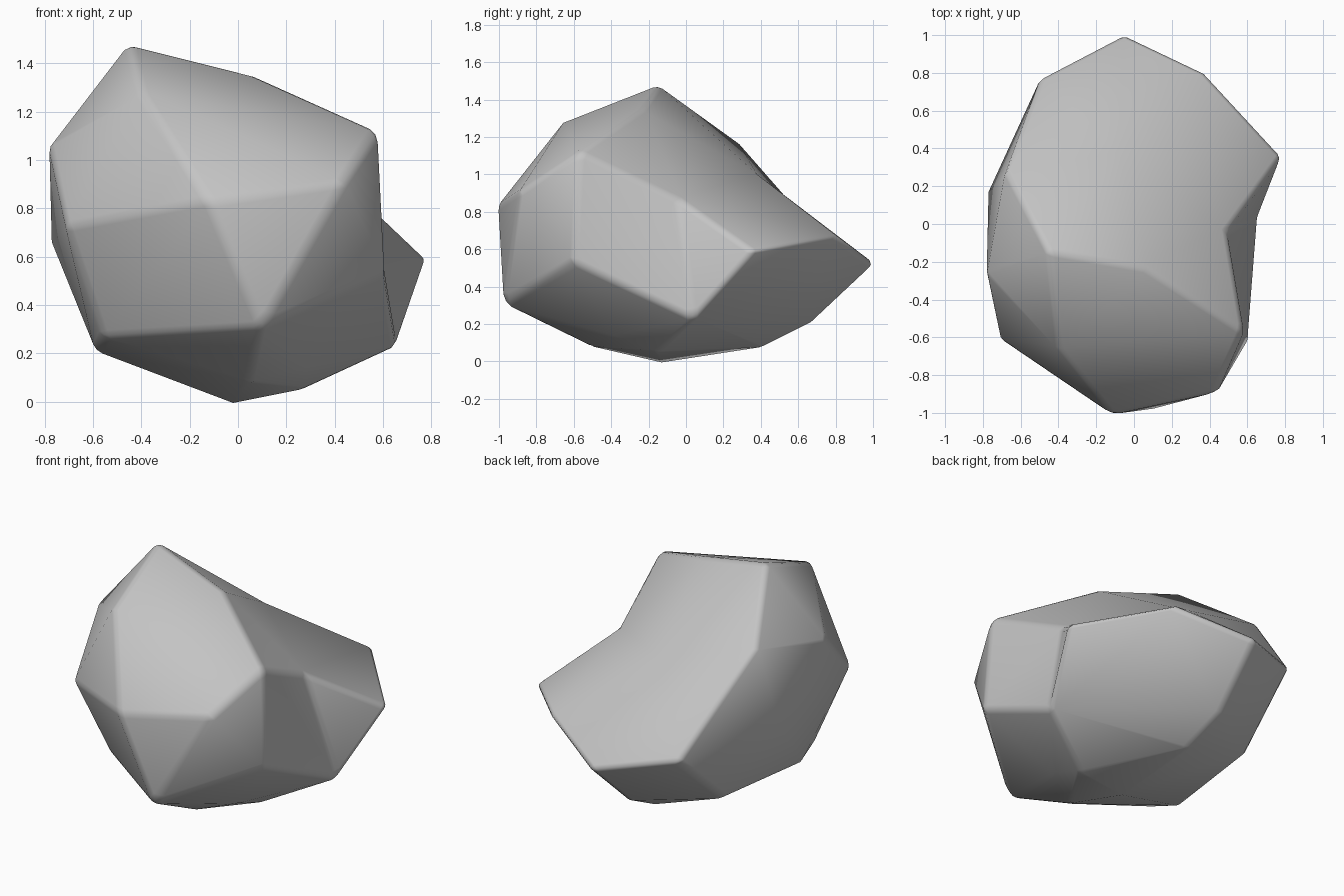
import bpy, bmesh
from mathutils import Vector

if "Cube" in bpy.data.objects:
    bpy.data.objects.remove(bpy.data.objects["Cube"])

# Corner points of the boulder, grouped by region
top = [(-.45, -.15, 1.48), (.07, -.24, 1.35), (.58, -.57, 1.12), (-.40, -.66, 1.28),
       (-.78, -.27, 1.05), (-.68, .28, 1.17)]
front = [(-.12, -1.01, .83), (.10, -.98, .31), (.44, -.89, .91), (-.71, -.61, .72)]
sides = [(.61, -.60, .53), (.66, .04, .23), (.785, .36, .59), (-.77, .17, .66)]
back = [(-.05, 1.01, .52), (.37, .81, .67), (-.49, .78, .60)]
base = [(-.59, -.30, .21), (-.56, -.47, .27), (-.51, .36, .22), (.05, -.52, .085),
        (-.02, -.13, -.005), (-.05, .42, .08), (-.08, .68, .21), (.28, -.39, .14),
        (.28, -.15, .055)]
hollow = [(.49, -.04, .87), (-.08, .38, 1.0)]
points = [Vector(p) for p in top + front + sides + back + base + hollow]

# Connect the corners: hull of the points puffed toward an ellipsoid, then put them back
centre = Vector((-.03, 0, .62))
size = Vector((.77, 1, .75))
bm = bmesh.new()
home = {}
for p in points:
    q = Vector([(p[i] - centre[i]) / size[i] for i in range(3)])
    v = bm.verts.new(q * .3 + q.normalized() * .7)
    home[v] = p
bmesh.ops.convex_hull(bm, input=bm.verts[:])
for v in bm.verts:
    v.co = home[v]

# Carry the side notch down to the base: turn the edge that bridges it
ends = {Vector(sides[0]).freeze(), Vector(sides[2]).freeze()}
bridge = [e for e in bm.edges if {v.co.copy().freeze() for v in e.verts} == ends]
if bridge:
    bmesh.ops.rotate_edges(bm, edges=bridge, use_ccw=True)
bmesh.ops.recalc_face_normals(bm, faces=bm.faces[:])
mesh = bpy.data.meshes.new("boulder")
bm.to_mesh(mesh)
bm.free()
rock = bpy.data.objects.new("boulder", mesh)
bpy.context.collection.objects.link(rock)

# Worn, softly rounded edges
bevel = rock.modifiers.new("worn_edges", 'BEVEL')
bevel.width = .03
bevel.segments = 2
bevel.limit_method = 'ANGLE'
bevel.angle_limit = .55
for f in mesh.polygons:
    f.use_smooth = True

# Grey stone
stone = bpy.data.materials.new("grey_stone")
stone.diffuse_color = (.55, .55, .55, 1)
stone.use_nodes = True
stone.node_tree.nodes["Principled BSDF"].inputs["Base Color"].default_value = stone.diffuse_color
mesh.materials.append(stone)
